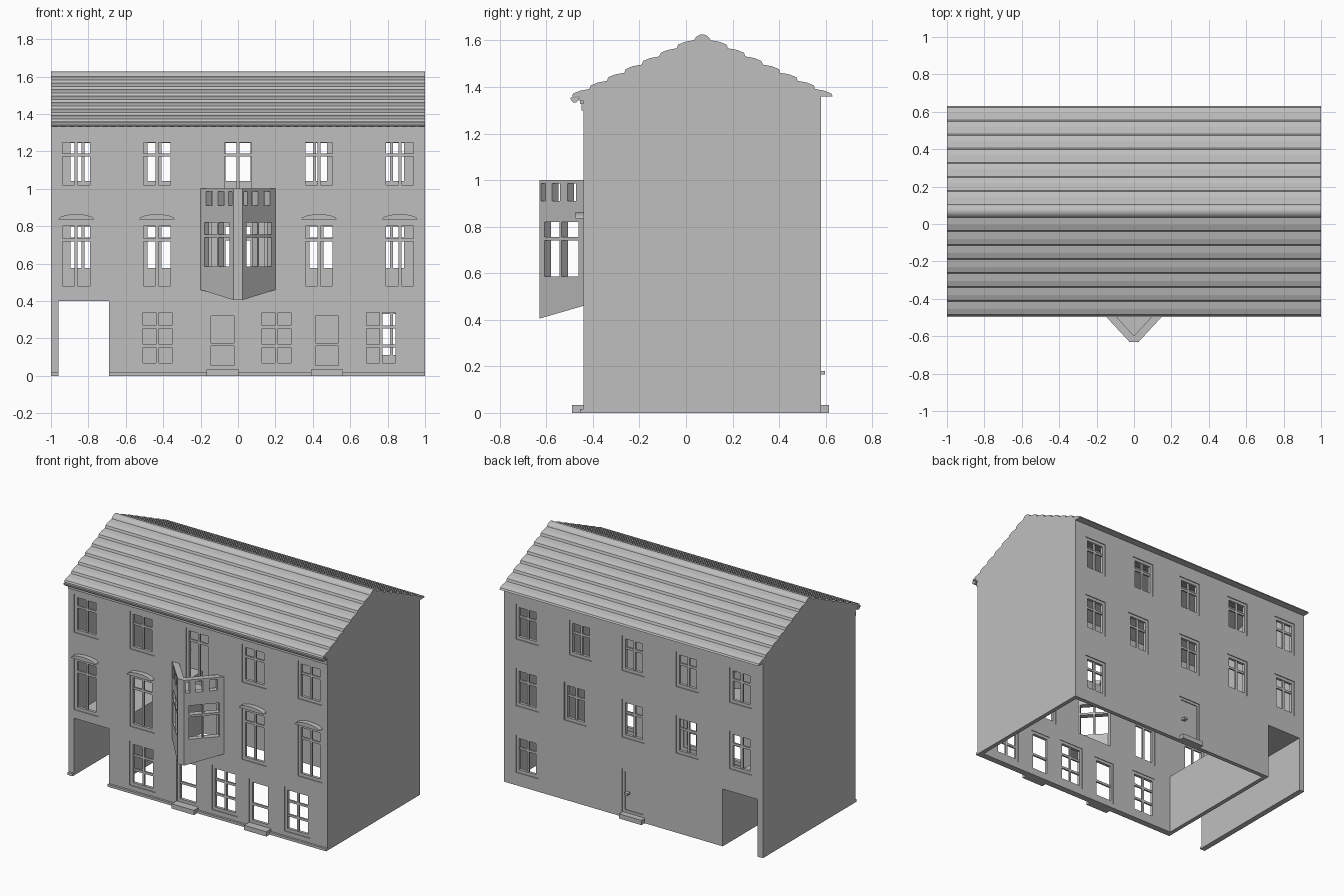
import bpy, bmesh, math
from mathutils import Vector, Matrix

if "Cube" in bpy.data.objects:
    bpy.data.objects.remove(bpy.data.objects["Cube"], do_unlink=True)

GREY = (0.52, 0.52, 0.52, 1)
mat = bpy.data.materials.new("plain grey")
mat.use_nodes = True
mat.diffuse_color = GREY
mat.node_tree.nodes["Principled BSDF"].inputs["Base Color"].default_value = GREY

FRONT, BACK, EAVE, RIDGE, T = -0.44, 0.58, 1.36, 0.07, 0.03
UP = Vector((0, 0, 1))


def finish(name, bm, smooth=False):
    bmesh.ops.recalc_face_normals(bm, faces=bm.faces)
    mesh = bpy.data.meshes.new(name)
    bm.to_mesh(mesh)
    bm.free()
    mesh.materials.append(mat)
    ob = bpy.data.objects.new(name, mesh)
    bpy.context.scene.collection.objects.link(ob)
    if smooth:
        bpy.ops.object.select_all(action="DESELECT")
        ob.select_set(True)
        bpy.context.view_layer.objects.active = ob
        bpy.ops.object.shade_smooth_by_angle(angle=math.radians(35))


def box(bm, x0, x1, y0, y1, z0, z1):
    centre = Vector((x0 + x1, y0 + y1, z0 + z1)) / 2
    size = Matrix.Diagonal((x1 - x0, abs(y1 - y0), z1 - z0, 1))
    bmesh.ops.create_cube(bm, size=1, matrix=Matrix.Translation(centre) @ size)


def thicken(bm, faces, vec):
    geom = bmesh.ops.extrude_face_region(bm, geom=faces)["geom"]
    moved = [g for g in geom if isinstance(g, bmesh.types.BMVert)]
    bmesh.ops.translate(bm, verts=moved, vec=vec)


def prism(bm, points, vec):
    thicken(bm, [bm.faces.new([bm.verts.new(p) for p in points])], Vector(vec))


def pierced_wall(bm, origin, along, inward, u0, u1, z0, z1, holes):
    """Upright slab with rectangular holes given as (u0, u1, z0, z1)."""
    us = sorted({u0, u1} | {u for h in holes for u in h[:2]})
    zs = sorted({z0, z1} | {z for h in holes for z in h[2:]})
    verts, faces = {}, []

    def vert(u, z):
        if (u, z) not in verts:
            verts[u, z] = bm.verts.new(origin + along * u + UP * z)
        return verts[u, z]

    for a, b in zip(us, us[1:]):
        for c, d in zip(zs, zs[1:]):
            u, z = (a + b) / 2, (c + d) / 2
            if not any(h[0] < u < h[1] and h[2] < z < h[3] for h in holes):
                faces.append(bm.faces.new([vert(a, c), vert(b, c), vert(b, d), vert(a, d)]))
    thicken(bm, faces, inward)


def window(bm, x, w, z0, z1, face, s, rim, transoms, mullion=True):
    """Recessed frame; s points from the outer face into the house."""
    l, r = x - w / 2, x + w / 2
    a, b = face + s * 0.006, face + s * 0.026
    box(bm, l, l + rim, a, b, z0, z1)
    box(bm, r - rim, r, a, b, z0, z1)
    box(bm, l + rim, r - rim, a, b, z0, z0 + rim)
    box(bm, l + rim, r - rim, a, b, z1 - rim, z1)
    a, b = face + s * 0.01, face + s * 0.022
    if mullion:
        box(bm, x - 0.008, x + 0.008, a, b, z0 + rim, z1 - rim)
    for t in transoms:
        box(bm, l + rim, r - rim, a, b, t - 0.008, t + 0.008)


# Openings as (x, width, z0, z1, transoms, mullion)
bays = (-0.865, -0.433, 0.433, 0.865)
front = [(x, 0.188, 1.0, 1.267, [1.18], True) for x in bays]
front += [(x, 0.188, 0.46, 0.823, [0.727], True) for x in bays]
front += [(x, 0.198, 0.048, 0.358, [0.16, 0.26], True) for x in (-0.43, 0.206, 0.765)]
front += [(x, 0.165, 0.033, 0.34, [0.166], False) for x in (-0.083, 0.476)]
front += [(0, 0.188, 0.89, 1.267, [1.18], True)]
rear = [(x, 0.174, 1.02, 1.265, [1.18], True) for x in (-0.83, -0.417, 0, 0.409, 0.822)]
rear += [(x, 0.174, 0.555, 0.82, [0.73], True) for x in (-0.83, -0.417, 0, 0.448, 0.822)]
rear += [(0.822, 0.174, 0.09, 0.35, [0.26], True)]
back_door = (0, 0.174, 0.033, 0.337)
PASSAGE = (-0.96, -0.69, 0, 0.4)


def opening(w):
    return (w[0] - w[1] / 2, w[0] + w[1] / 2, w[2], w[3])


# Front and back walls with their window frames
for name, y, s, wins, extra in (
        ("front", FRONT, 1, front, [PASSAGE, (-0.14, 0.14, 0.47, 0.85)]),
        ("back", BACK, -1, rear, [PASSAGE, opening(back_door)])):
    bm = bmesh.new()
    pierced_wall(bm, Vector((0, y, 0)), Vector((1, 0, 0)), Vector((0, s * T, 0)),
                 -0.96, 0.97, 0, EAVE, [opening(w) for w in wins] + extra)
    finish(name + "_wall", bm)
    bm = bmesh.new()
    for x, w, z0, z1, transoms, mullion in wins:
        window(bm, x, w, z0, z1, y, s, 0.021, transoms, mullion)
    finish(name + "_window_frames", bm)

# Gable side walls
gable = [(FRONT, 0), (BACK, 0), (BACK, EAVE), (RIDGE, 1.57), (FRONT, EAVE)]
for name, x, t in (("right_gable_wall", -1, 0.04), ("left_gable_wall", 0.97, 0.03)):
    bm = bmesh.new()
    prism(bm, [(x, y, z) for y, z in gable], (t, 0, 0))
    finish(name, bm)

# Through passage: inner wall and ceiling
bm = bmesh.new()
box(bm, -0.69, -0.66, FRONT + T, BACK - T, 0, 0.43)
box(bm, -0.96, -0.69, FRONT + T, BACK - T, 0.4, 0.43)
finish("passage_lining", bm)

# Roof with overlapping courses
slope = []
for k in range(7):
    d, z = k * 0.075, EAVE + k * 0.035
    slope += [(d, z - (0.004 if k else 0)), (d + 0.006, z + 0.012),
              (d + 0.035, z + 0.024), (d + 0.073, z + 0.031)]
half = 0.56
outline = [(RIDGE - half + d, z) for d, z in slope] + [(RIDGE, 1.61)]
outline += [(RIDGE + half - d, z) for d, z in reversed(slope)]
outline += [(0.57, EAVE), (RIDGE, 1.57), (-0.43, EAVE)]
bm = bmesh.new()
prism(bm, [(-1, y, z) for y, z in outline], (2, 0, 0))
finish("roof", bm)

bm = bmesh.new()
bmesh.ops.create_cone(bm, cap_ends=True, segments=20, radius1=0.038, radius2=0.038, depth=2,
                      matrix=Matrix.Translation((0, RIDGE, 1.588)) @ Matrix.Rotation(math.pi / 2, 4, "Y"))
finish("ridge_roll", bm, True)

# Gutter, cornice and dentils
bm = bmesh.new()
arc = [math.pi * (1 + i / 8) for i in range(9)]
prism(bm, [(-1, -0.478 + 0.019 * math.cos(a), 1.355 + 0.022 * math.sin(a)) for a in arc], (2, 0, 0))
finish("gutter", bm, True)
bm = bmesh.new()
box(bm, -1, 1, -0.448, FRONT, 1.3, 1.33)
box(bm, -1, 1, -0.457, FRONT, 1.34, EAVE)
for i in range(45):
    x = -0.99 + i * 0.0445
    box(bm, x, x + 0.024, -0.455, FRONT, 1.328, 1.341)
finish("cornice", bm)

# Curved hoods over the middle windows
bm = bmesh.new()
for x in bays:
    arch = [(x - 0.095 * math.cos(math.pi * i / 10), FRONT, 0.836 + 0.028 * math.sin(math.pi * i / 10))
            for i in range(11)]
    prism(bm, arch, (0, -0.035, 0))
finish("window_hoods", bm)

# Plinth and door steps
bm = bmesh.new()
box(bm, -1, -0.96, -0.455, FRONT, 0, 0.017)
box(bm, -0.69, 1, -0.455, FRONT, 0, 0.017)
finish("plinth", bm)
bm = bmesh.new()
for x, y0, y1 in ((-0.083, -0.49, FRONT + T), (0.476, -0.49, FRONT + T), (0, BACK, 0.615)):
    box(bm, x - 0.086, x + 0.086, y0, y1, 0, 0.033)
finish("door_steps", bm)

# Back door with a panel frame and handle
bm = bmesh.new()
window(bm, *back_door, BACK, -1, 0.018, [], False)
box(bm, -0.07, 0.07, BACK - 0.026, BACK - 0.012, 0.045, 0.325)
box(bm, 0.035, 0.06, BACK - 0.012, BACK + 0.018, 0.165, 0.18)
finish("back_door", bm)

# Triangular oriel with a balcony on top
vents = [(u0, u1, 0.91, 0.985) for u0, u1 in ((0.01, 0.037), (0.074, 0.121), (0.165, 0.215))]
panes = [(u0, u1, z0, z1) for u0, u1 in ((0.031, 0.118), (0.13, 0.229))
         for z0, z1 in ((0.585, 0.74), (0.755, 0.82))]
for name, s in (("left", 1), ("right", -1)):
    tip, root = Vector((s * 0.025, -0.63, 0)), Vector((s * 0.2, FRONT, 0))
    along = (root - tip).normalized()
    inward = Vector((-s * abs(along.y), abs(along.x), 0)) * 0.04
    bm = bmesh.new()
    pierced_wall(bm, tip, along, inward, 0, (root - tip).length, 0.46, 1.0, vents + panes)
    finish("oriel_" + name + "_wall", bm)
bm = bmesh.new()
prism(bm, [(-0.025, -0.63, 0.46), (0.025, -0.63, 0.46), (0, -0.59, 0.46)], (0, 0, 0.54))
finish("oriel_corner_post", bm)

bm = bmesh.new()
plan = [(-0.2, FRONT), (-0.025, -0.63), (0.025, -0.63), (0.2, FRONT)]
prism(bm, [(x, y, 0.46) for x, y in plan], (0, 0, 0.01))
for v in bm.verts:
    if v.co.z < 0.465 and v.co.y < -0.6:
        v.co.z = 0.405
finish("oriel_base", bm)
bm = bmesh.new()
prism(bm, [(-0.17, FRONT, 0.86), (0, -0.61, 0.86), (0.17, FRONT, 0.86)], (0, 0, 0.03))
finish("balcony_floor", bm)
